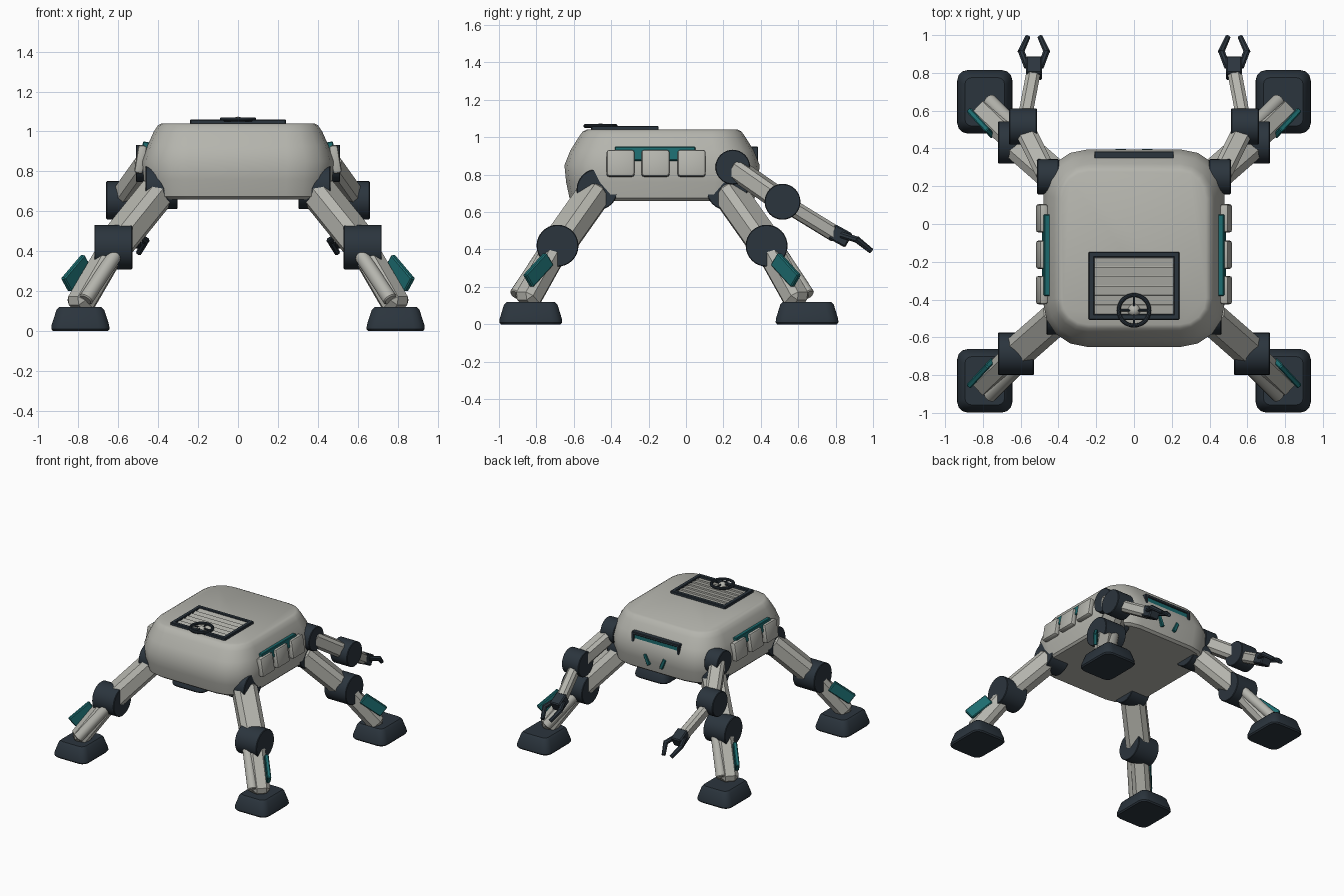
import bpy, bmesh, math
from mathutils import Matrix, Vector

cube = bpy.data.objects.get("Cube")
if cube:
    bpy.data.objects.remove(cube, do_unlink=True)


def material(name, rgb):
    m = bpy.data.materials.new(name)
    m.use_nodes = True
    m.diffuse_color = (*rgb, 1)
    m.node_tree.nodes["Principled BSDF"].inputs["Base Color"].default_value = (*rgb, 1)
    return m


SHELL = material("pale_grey_shell", (0.46, 0.46, 0.42))
DARK = material("dark_slate", (0.024, 0.035, 0.047))
TEAL = material("teal_accent", (0.012, 0.15, 0.16))
MID_Y = -0.128  # fore-aft symmetry plane of body and legs


def finish(name, bm, mat):
    bmesh.ops.recalc_face_normals(bm, faces=bm.faces)
    me = bpy.data.meshes.new(name)
    bm.to_mesh(me)
    bm.free()
    me.materials.append(mat)
    me.shade_smooth()
    me.set_sharp_from_angle(angle=math.radians(32))
    ob = bpy.data.objects.new(name, me)
    bpy.context.collection.objects.link(ob)
    return ob


def box(name, centre, size, mat, bevel=0, rot=None, segments=1):
    bm = bmesh.new()
    bmesh.ops.create_cube(bm, size=1, matrix=Matrix.Diagonal((*size, 1)))
    if bevel:
        bmesh.ops.bevel(bm, geom=bm.edges[:], offset=bevel, segments=segments,
                        profile=0.5, affect='EDGES')
    rot = rot.to_4x4() if rot else Matrix()
    bm.transform(Matrix.Translation(centre) @ rot)
    return finish(name, bm, mat)


def frame_along(a, b):
    """Rotation whose z follows a to b and whose x is level."""
    d = (b - a).normalized()
    s = d.cross(Vector((0, 0, 1))).normalized()
    return Matrix((s, d.cross(s), d)).transposed()


def beam(name, a, b, width, height, mat, bevel=0):
    a, b = Vector(a), Vector(b)
    return box(name, (a + b) / 2, (width, height, (b - a).length), mat, bevel,
               frame_along(a, b))


def rod(name, a, b, radius, mat, sides=32, bevel=0.006, end_radius=None):
    a, b = Vector(a), Vector(b)
    bm = bmesh.new()
    bmesh.ops.create_cone(bm, cap_ends=True, segments=sides, radius1=radius,
                          radius2=end_radius or radius, depth=(b - a).length)
    if bevel:
        rims = [e for e in bm.edges if any(len(f.verts) > 4 for f in e.link_faces)]
        bmesh.ops.bevel(bm, geom=rims, offset=bevel, segments=1, affect='EDGES')
    q = Vector((0, 0, 1)).rotation_difference(b - a)
    bm.transform(Matrix.Translation((a + b) / 2) @ q.to_matrix().to_4x4())
    return finish(name, bm, mat)


def drum(name, c, radius, length):
    half = Vector((length / 2, 0, 0))
    return rod(name, Vector(c) - half, Vector(c) + half, radius, DARK, bevel=0.004)


def loft(name, centre, rings, mat, corner_steps=4):
    """Stack rounded rectangles given as (z, half x, half y, corner radius)."""
    bm = bmesh.new()
    loops = []
    for z, hx, hy, r in rings:
        loop = []
        for k, (sx, sy) in enumerate(((1, 1), (-1, 1), (-1, -1), (1, -1))):
            for i in range(corner_steps + 1):
                t = math.pi / 2 * (k + i / corner_steps)
                loop.append(bm.verts.new((centre[0] + sx * (hx - r) + r * math.cos(t),
                                          centre[1] + sy * (hy - r) + r * math.sin(t), z)))
        loops.append(loop)
    for low, high in zip(loops, loops[1:]):
        for i in range(len(low)):
            j = (i + 1) % len(low)
            bm.faces.new((low[i], low[j], high[j], high[i]))
    bm.faces.new(loops[0][::-1])
    bm.faces.new(loops[-1])
    return finish(name, bm, mat)


# Main shell
loft("body_shell", (0, MID_Y), [
    (0.66, 0.445, 0.475, 0.21), (0.675, 0.46, 0.495, 0.22),
    (0.76, 0.473, 0.513, 0.23), (0.85, 0.48, 0.522, 0.23),
    (0.93, 0.453, 0.49, 0.21), (1.0, 0.422, 0.446, 0.18),
    (1.03, 0.402, 0.425, 0.16), (1.04, 0.382, 0.405, 0.14)], SHELL)

# Roof hatch: frame, slats and hand wheel
for s in (-1, 1):
    box("hatch_side_bar", (s * 0.225, -0.327, 1.047), (0.03, 0.36, 0.026), DARK, 0.004)
    box("hatch_end_bar", (0, -0.327 + s * 0.165, 1.047), (0.48, 0.03, 0.026), DARK, 0.004)
for i in range(6):
    box("hatch_slat", (0, -0.2 - i * 0.05, 1.043), (0.42, 0.045, 0.01), SHELL,
        rot=Matrix.Rotation(0.2, 3, 'X'))

WHEEL = Vector((0, -0.457, 1.06))
bm = bmesh.new()
tube = bmesh.ops.create_circle(bm, segments=10, radius=0.011,
                               matrix=Matrix.Translation((0.081, 0, 0)) @ Matrix.Rotation(math.pi / 2, 4, 'X'))
bmesh.ops.spin(bm, geom=bm.verts[:] + bm.edges[:], cent=(0, 0, 0), axis=(0, 0, 1),
               angle=math.tau, steps=36, use_merge=True)
bmesh.ops.remove_doubles(bm, verts=bm.verts, dist=0.0005)
bm.transform(Matrix.Translation(WHEEL))
finish("wheel_rim", bm, DARK)
for v in (Vector((0.08, 0, 0)), Vector((0, 0.08, 0))):
    rod("wheel_spoke", WHEEL - v, WHEEL + v, 0.006, DARK, 8, 0)
bm = bmesh.new()
bmesh.ops.create_uvsphere(bm, u_segments=20, v_segments=12, radius=0.034,
                          matrix=Matrix.Translation(WHEEL - Vector((0, 0, 0.02))))
finish("wheel_hub", bm, SHELL)

# Rear visor: dark surround with a recessed teal window
for s in (-1, 1):
    box("visor_rail", (0, 0.35, 0.9 + s * 0.039), (0.42, 0.07, 0.022), DARK, 0.004)
    box("visor_end", (s * 0.199, 0.35, 0.9), (0.022, 0.07, 0.1), DARK, 0.004)
    # Slanted rear mark
    box("rear_mark", (s * 0.07, 0.387, 0.765), (0.026, 0.022, 0.085), TEAL, 0.003,
        Matrix.Rotation(s * 0.42, 3, 'Y'))
box("visor_window", (0, 0.345, 0.9), (0.39, 0.06, 0.07), TEAL)


def leg(side, sx, end, sy):
    def p(x, y, z):
        """Mirror a front left point to this corner."""
        return Vector((sx * x, MID_Y + sy * (MID_Y - y), z))

    name = end + "_" + side + "_"
    hip, knee, ankle = p(0.383, -0.475, 0.72), p(0.625, -0.687, 0.42), p(0.805, -0.86, 0.11)
    drum(name + "hip", hip, 0.11, 0.16)
    beam(name + "thigh", hip, knee, 0.175, 0.15, SHELL, 0.035)
    drum(name + "knee", knee, 0.112, 0.19)
    beam(name + "shin", knee, ankle, 0.13, 0.125, SHELL, 0.03)
    rod(name + "piston", p(0.59, -0.735, 0.42), p(0.765, -0.91, 0.155), 0.037, SHELL, 16)
    beam(name + "shin_guard", p(0.76, -0.735, 0.35), p(0.862, -0.845, 0.23),
         0.03, 0.085, TEAL, 0.006)
    # Feet sit slightly rearward of the ankles
    foot_y = -0.83 if sy > 0 else 0.647
    loft(name + "foot", (sx * 0.79, foot_y), [
        (0, 0.138, 0.16, 0.05), (0.01, 0.146, 0.168, 0.055), (0.03, 0.144, 0.166, 0.055),
        (0.105, 0.12, 0.143, 0.045), (0.12, 0.105, 0.128, 0.035)], DARK, 3)


def arm(side, sx):
    def p(x, y, z):
        return Vector((sx * x, y, z))

    name = side + "_"
    shoulder, elbow, wrist = p(0.455, 0.25, 0.84), p(0.587, 0.516, 0.655), p(0.53, 0.815, 0.472)
    drum(name + "shoulder", shoulder, 0.093, 0.115)
    beam(name + "upper_arm", shoulder, elbow, 0.11, 0.11, SHELL, 0.022)
    drum(name + "elbow", elbow, 0.096, 0.147)
    beam(name + "forearm", elbow, wrist, 0.075, 0.085, SHELL, 0.018)
    box(name + "wrist", p(0.53, 0.825, 0.472), (0.086, 0.105, 0.085), DARK, 0.008,
        Matrix.Rotation(-0.5, 3, 'X'))
    # Two bent fingers
    for s in (-1, 1):
        base, bend, tip = (p(0.53 + s * dx, y, z) for dx, y, z in
                           ((0.035, 0.83, 0.478), (0.067, 0.915, 0.452), (0.033, 0.99, 0.392)))
        rod(name + "finger_base", base, bend, 0.018, DARK, 8, 0)
        rod(name + "finger_tip", bend - (tip - bend) * 0.08, tip, 0.018, DARK, 8, 0, 0.015)


for side, sx in (("left", 1), ("right", -1)):
    leg(side, sx, "front", 1)
    leg(side, sx, "rear", -1)
    arm(side, sx)
    # Side light strip behind three storage pouches
    tilt = Matrix.Rotation(-sx * 0.16, 3, 'Y')
    box(side + "_light_strip", (sx * 0.462, -0.165, 0.91), (0.04, 0.43, 0.075), TEAL, 0.004, tilt)
    for y in (-0.35, -0.163, 0.03):
        box(side + "_pouch", (sx * 0.488, y, 0.86), (0.045, 0.15, 0.143), SHELL, 0.014, tilt, 2)
